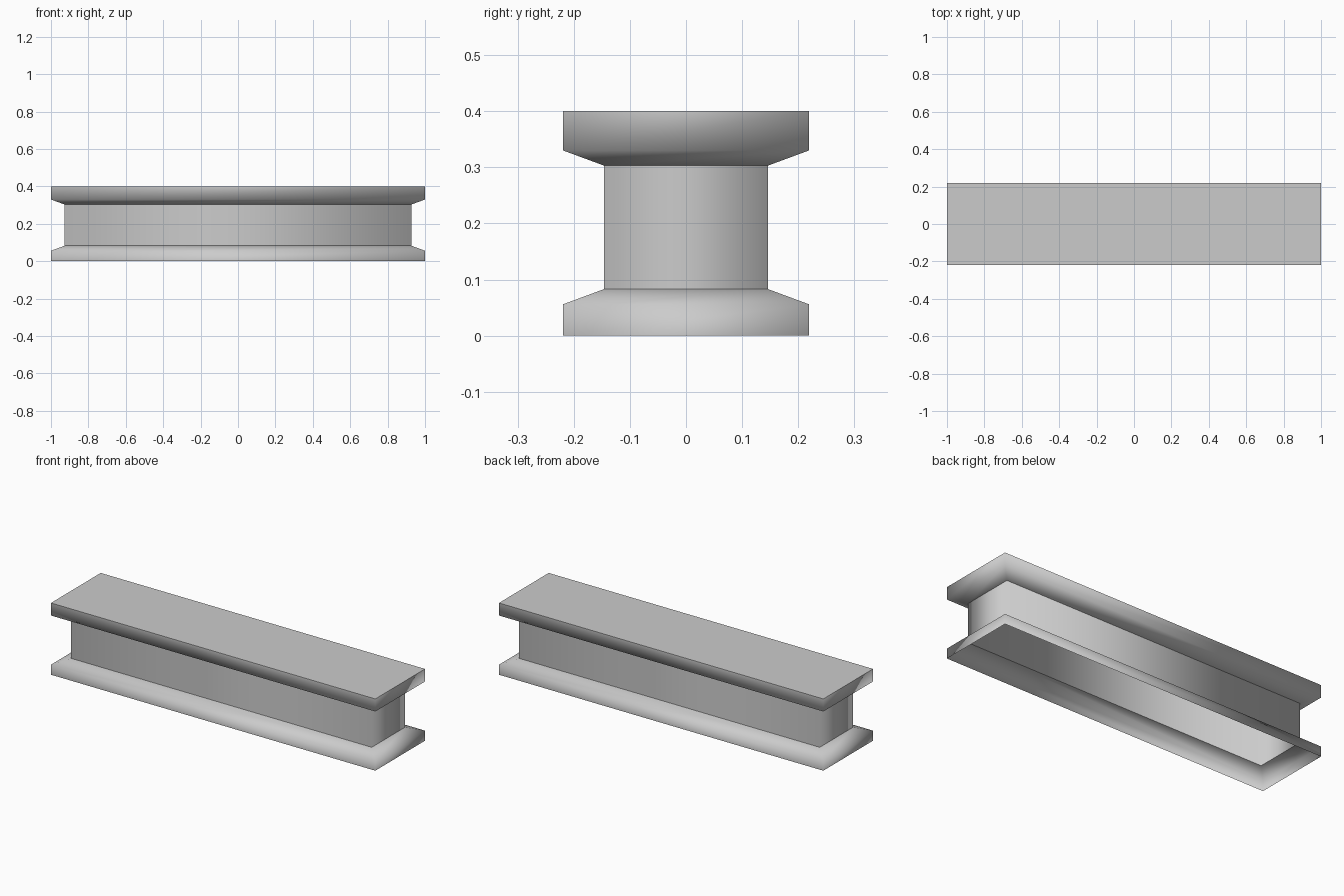
import bpy
import bmesh

cube = bpy.data.objects.get("Cube")
if cube:
    bpy.data.objects.remove(cube, do_unlink=True)

# Plain grey finish
grey = bpy.data.materials.new("plain_grey")
grey.use_nodes = True
colour = (0.6, 0.6, 0.6, 1)
grey.diffuse_color = colour
grey.node_tree.nodes["Principled BSDF"].inputs["Base Color"].default_value = colour

# Rectangular outlines: half length, half depth
FLANGE = (1.0, 0.219)
NECK = (0.927, 0.146)

# Profile from the open foot to the capped top: outline, height, crisp edge
profile = [
    (FLANGE, 0.0, False),
    (FLANGE, 0.056, False),
    (NECK, 0.083, True),
    (NECK, 0.303, True),
    (FLANGE, 0.33, False),
    (FLANGE, 0.4, True),
]

bm = bmesh.new()
corners = [(-1, -1), (1, -1), (1, 1), (-1, 1)]
rings = [[bm.verts.new((sx * w, sy * d, z)) for sx, sy in corners]
         for (w, d), z, _ in profile]

# Walls of the lower flange, neck and upper flange
for low, high in zip(rings, rings[1:]):
    for i in range(4):
        j = (i + 1) % 4
        bm.faces.new((low[i], low[j], high[j], high[i]))

# Flat top; the underside stays open
bm.faces.new(rings[-1])

for face in bm.faces:
    face.smooth = True

# Crisp edges where the flanges meet the neck and around the top
for ring, (_, _, crisp) in zip(rings, profile):
    if crisp:
        for i in range(4):
            bm.edges.get((ring[i], ring[(i + 1) % 4])).smooth = False

mesh = bpy.data.meshes.new("flanged_beam")
bm.to_mesh(mesh)
bm.free()
mesh.materials.append(grey)
beam = bpy.data.objects.new("flanged_beam", mesh)
bpy.context.collection.objects.link(beam)
